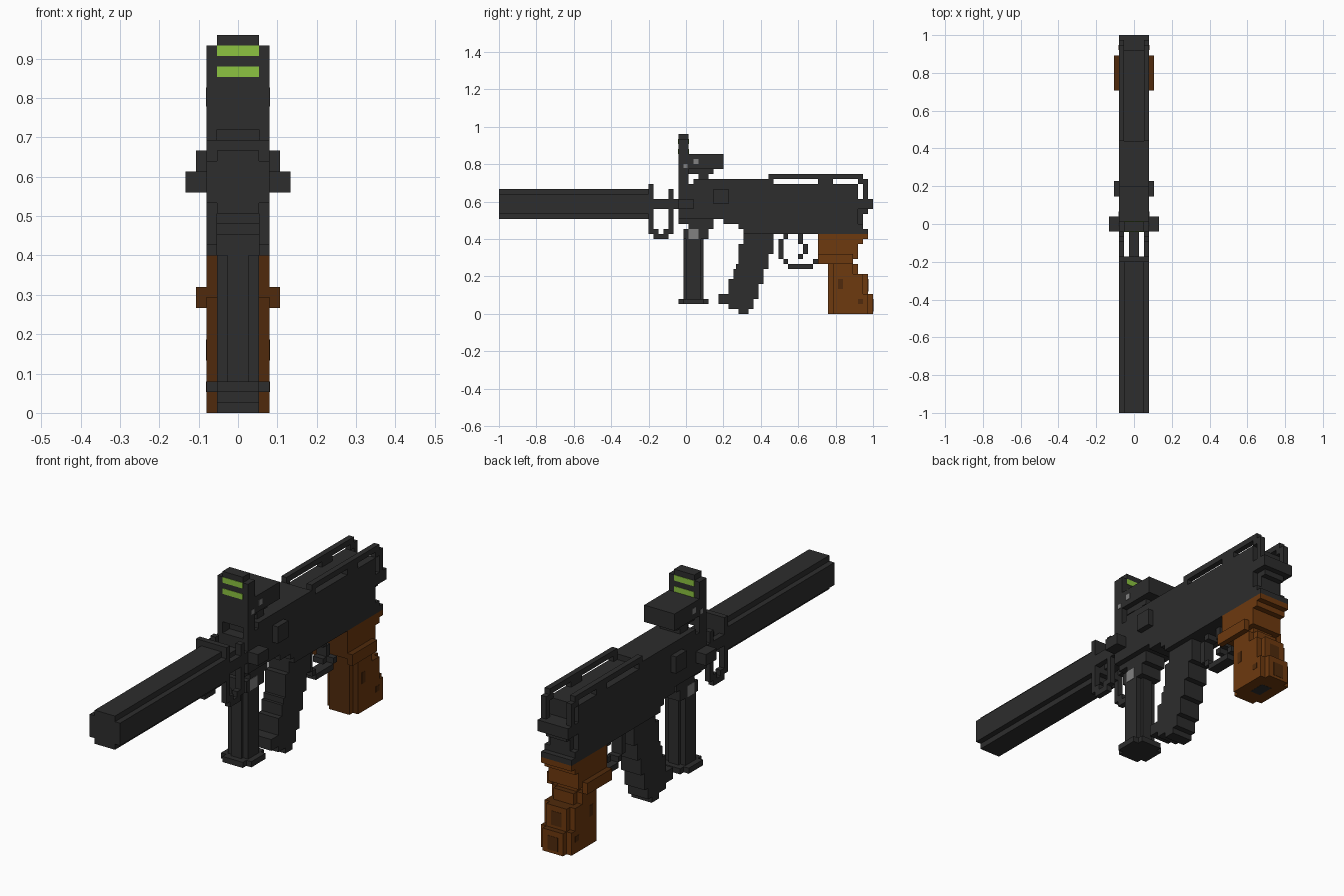
import bpy, bmesh
from mathutils import Vector

if "Cube" in bpy.data.objects:
    bpy.data.objects.remove(bpy.data.objects["Cube"])

U = 2 / 75          # one block of the stepped grid


def material(name, rgb):
    m = bpy.data.materials.new(name)
    m.diffuse_color = (*rgb, 1)
    m.use_nodes = True
    m.node_tree.nodes["Principled BSDF"].inputs["Base Color"].default_value = m.diffuse_color
    return m


BLACK = material("gunmetal black", (0.026, 0.026, 0.026))
BROWN = material("wood brown", (0.155, 0.041, 0.0045))
DARK = material("dark wood", (0.08, 0.023, 0.0035))
GREY = material("worn grey", (0.22, 0.22, 0.22))
GREEN = material("sight green", (0.262, 0.546, 0.053))


def part(name, mats, boxes, rule=None):
    """Boxes are (x0, x1, y0, y1, z0, z1) in blocks. y counts back from the muzzle.
    x0 = 0 gives a box centred on x; x0 > 0 gives a mirrored pair."""
    bm = bmesh.new()
    for x0, x1, y0, y1, z0, z1 in boxes:
        spans = [(x0, x1), (-x1, -x0)] if x0 > 0 else [(-x1, x1)]
        for a, b in spans:
            lo = Vector((a, y0 - 37.5, z0)) * U
            hi = Vector((b, y1 - 37.5, z1)) * U
            for v in bmesh.ops.create_cube(bm, size=1)["verts"]:
                v.co = Vector([(lo[i] + hi[i]) / 2 + v.co[i] * (hi[i] - lo[i]) for i in range(3)])
    bm.normal_update()
    if rule:
        for f in bm.faces:
            f.material_index = rule(f)
    me = bpy.data.meshes.new(name)
    bm.to_mesh(me)
    bm.free()
    for m in mats:
        me.materials.append(m)
    ob = bpy.data.objects.new(name, me)
    bpy.context.collection.objects.link(ob)
    return ob


# Long front tube and thin barrel
part("muzzle_tube", [BLACK], [(0, 3, 0, 30, 20, 24), (0, 2, 0, 30, 19, 25)])
part("barrel", [BLACK], [(0, 1, 30, 37, 21, 23)])
part("tube_collar", [BLACK], [(0, 3, 30, 31, 20, 26)])

# Hanging side loops between tube and body
part("front_loops", [BLACK], [
    (2, 3, 30, 31, 16, 20), (2, 3, 31, 34, 15, 16), (2, 3, 34, 35, 16, 25),
    (2, 3, 31, 36, 21, 23), (2, 3, 31, 32, 16, 17), (2, 3, 33, 34, 16, 17)])

# Main body with stepped underside and stepped rear
part("body", [BLACK], [
    (0, 3, 36, 38, 19, 25), (0, 3, 38, 39, 19, 26), (0, 3, 39, 54, 20, 27),
    (0, 3, 39, 45, 19, 20), (0, 3, 45, 72, 18, 26), (0, 3, 48, 72, 17, 18),
    (0, 3, 49, 72, 16, 17)])
part("body_rear", [BLACK], [
    (0, 3, 72, 73, 16, 18), (0, 3, 73, 74, 16, 17), (0, 2, 72, 73, 18, 21),
    (0, 3, 72, 75, 21, 23), (0, 2, 72, 74, 20, 21)])
part("side_knobs", [BLACK], [(0, 5, 36, 39, 21, 23)])
part("side_plates", [BLACK], [(3, 4, 43, 46, 22, 25)])

# Raised rails along the top of the body
part("top_rails", [BLACK], [
    (2, 3, 54, 73, 27, 28), (2, 3, 54, 55, 26, 27), (2, 3, 64, 67, 26, 27),
    (2, 3, 72, 73, 26, 27), (2, 3, 73, 74, 23, 27)])

# Sight: upright screen, rear box and mount
part("sight_screen", [BLACK], [(0, 3, 36, 38, 27, 35), (0, 2, 36, 38, 35, 36),
                               (2, 3, 36, 38, 25, 27)])
part("sight_box", [BLACK], [(0, 3, 38, 45, 29, 32), (0, 2, 38, 43, 28, 29),
                            (0, 2, 40, 42, 27, 28)])
part("sight_bars", [GREEN], [(0, 2, 35.93, 38.07, z, z + 1) for z in (32, 34)])
part("sight_screws", [GREY], [(3, 3.05, 39, 40, 30, 31), (3, 3.05, 37, 37.8, 29.2, 30)])

# Front handle
part("front_handle", [BLACK], [
    (0, 2, 36, 43, 18, 19), (0, 2, 38, 43, 17, 18), (0, 2, 37, 42, 15, 17),
    (0, 2, 37.5, 40.5, 3, 15), (0, 1, 37, 41, 3, 15)])
part("front_handle_foot", [BLACK], [(0, 3, 37, 41, 2, 3), (0, 2, 36, 42, 2, 3)])
part("front_handle_pin", [GREY], [(2, 2.06, 38, 40, 15, 17)])

# Curved magazine in stepped slices: (y0, y1, z0, z1)
slices = [(49, 55, 12, 16), (48, 54, 10, 14), (47.5, 54, 9, 10), (47, 53, 7, 9),
          (46, 53, 6, 7), (46, 52, 4, 6), (44, 52, 3, 4), (44, 51, 2, 3),
          (46, 51, 1, 2), (48, 50, 0, 1)]
part("magazine", [BLACK], [(0, 2, *s) for s in slices])

# Trigger and guard
part("trigger_guard", [BLACK], [
    (0, 1, 57, 58, 15, 16), (0, 1, 56, 57, 11, 15), (0, 1, 57, 58, 10, 11),
    (0, 1, 58, 63, 9, 10), (0, 1, 63, 64, 10, 11)])
part("trigger", [BLACK], [(0, 1, 60, 61, 14, 16), (0, 1, 61, 62, 12, 14),
                          (0, 1, 60, 61, 11, 12)])

# Rear wooden grip: narrow core, with wider cheeks one block shorter at each end
rows = [(66, 75, 0, 4), (66, 74, 4, 8), (66, 72, 8, 10), (66, 71, 10, 11),
        (64, 72, 11, 14), (64, 73, 14, 15), (64, 74, 15, 16)]
grip = [(0, 2, *r) for r in rows]
grip += [(0, 3, y0 + (z1 < 14), y1 - (z1 < 14), z0, z1) for y0, y1, z0, z1 in rows]


def front_or_top(f):
    return 1 if f.normal.y < -0.5 or f.normal.z > 0.5 else 0


part("rear_grip", [BROWN, DARK], grip, front_or_top)
part("grip_ledges", [BROWN, DARK], [(3, 4, 64, 71, 10, 12)], front_or_top)
part("grip_marks", [DARK], [
    (3, 3.05, 68, 69, 5, 7), (3, 3.05, 72, 73, 2, 3),
    (0, 1, 75, 75.05, 0.5, 3), (0, 1, 74, 74.05, 4.5, 7)])
part("grip_base_plug", [BLACK], [(0, 1, 69, 72, -0.03, 0.1)])
